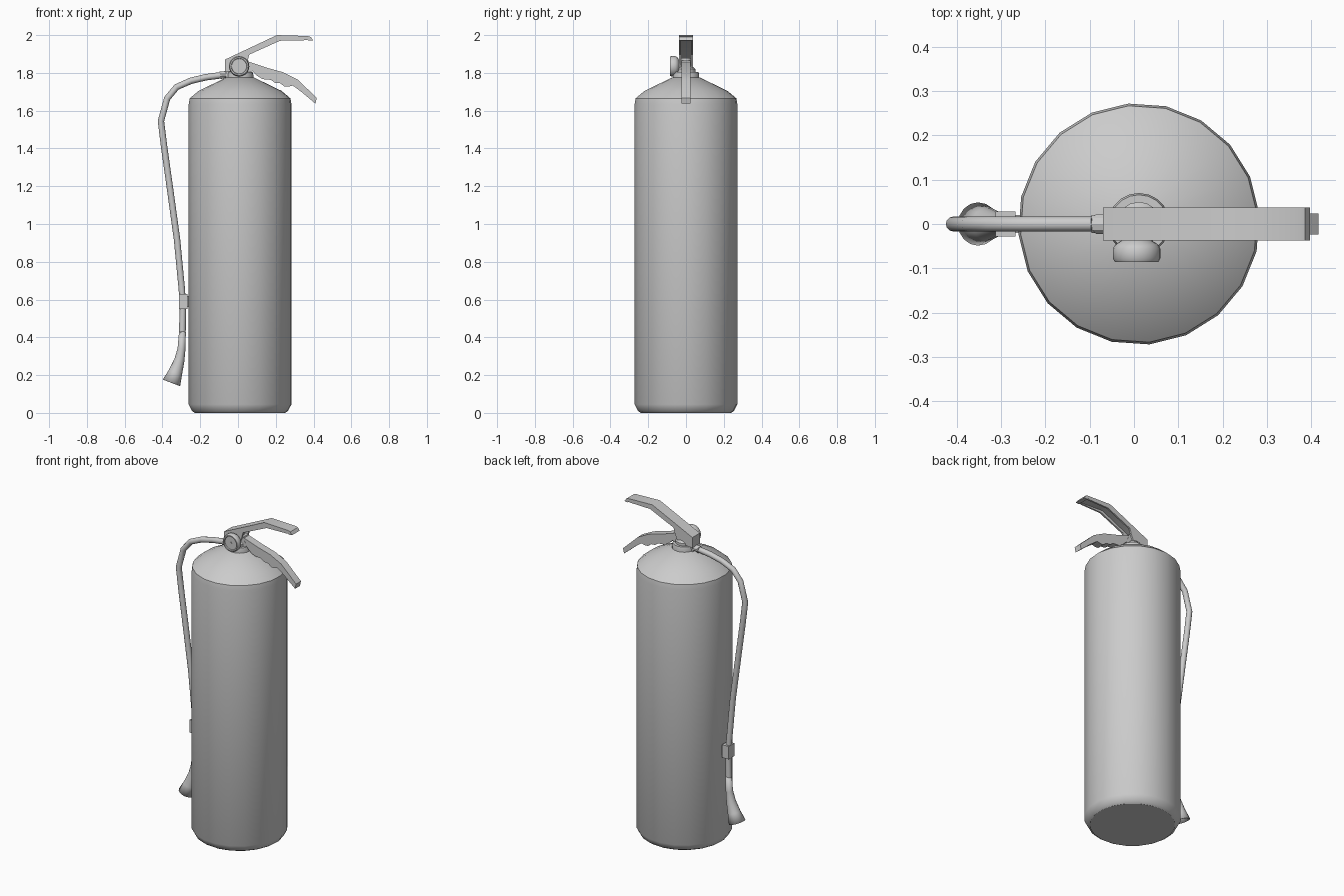
import bpy, bmesh, math
from mathutils import Vector, Matrix

CX = 0.011  # tank axis


def finish(bm, name, merge=False):
    if merge:
        bmesh.ops.remove_doubles(bm, verts=bm.verts, dist=1e-5)
    bmesh.ops.recalc_face_normals(bm, faces=bm.faces)
    me = bpy.data.meshes.new(name)
    bm.to_mesh(me)
    bm.free()
    ob = bpy.data.objects.new(name, me)
    bpy.context.collection.objects.link(ob)
    return ob


def skin(bm, rings, caps=True):
    for a, b in zip(rings, rings[1:]):
        n = len(a)
        for i in range(n):
            bm.faces.new((a[i], a[(i + 1) % n], b[(i + 1) % n], b[i]))
    if caps:
        bm.faces.new(rings[0])
        bm.faces.new(rings[-1])


def lathe(name, profile, n, matrix, phase=0.0):
    """Revolve (radius, height) points round local z."""
    bm = bmesh.new()
    rings = []
    for r, h in profile:
        angs = [phase + 2 * math.pi * i / n for i in range(n)]
        rings.append([bm.verts.new(matrix @ Vector((r * math.cos(a), r * math.sin(a), h))) for a in angs])
    skin(bm, rings)
    return finish(bm, name)


def tube(name, path, n, caps=True):
    """Sweep a circle along (x, z, radius) points in the y = 0 plane."""
    bm = bmesh.new()
    rings = []
    pts = [Vector((p[0], 0, p[1])) for p in path]
    for i, p in enumerate(pts):
        d1 = (p - pts[i - 1]).normalized() if i else Vector()
        d2 = (pts[i + 1] - p).normalized() if i + 1 < len(pts) else Vector()
        t = (d1 + d2).normalized()
        side = Vector((-t.z, 0, t.x))
        r = path[i][2]
        rings.append([bm.verts.new(p + r * (side * math.cos(a) + Vector((0, 1, 0)) * math.sin(a)))
                      for a in (2 * math.pi * k / n for k in range(n))])
    skin(bm, rings, caps)
    return finish(bm, name)


def plate(bm, outline, y0, y1):
    """Extrude an (x, z) outline from y0 to y1."""
    skin(bm, [[bm.verts.new((x, y, z)) for x, z in outline] for y in (y0, y1)])


# tank
at = Matrix.Translation((CX, 0, 0))
lathe("tank", [(0.24, 0), (0.255, 0.01), (0.273, 0.045), (0.273, 1.635), (0.268, 1.665),
               (0.22, 1.705), (0.075, 1.775), (0.06, 1.775)], 20, at, math.radians(5))

# neck collar and valve stem
lathe("neck_collar", [(0.07, 1.75), (0.07, 1.79), (0.066, 1.805), (0.048, 1.805),
                      (0.048, 1.775)], 20, at)
lathe("valve_stem", [(0.05, 1.76), (0.05, 1.82), (0.03, 1.84), (0.03, 1.88)], 16, at)

# valve block
bm = bmesh.new()
plate(bm, [(-0.065, 1.775), (0.05, 1.795), (0.075, 1.81), (0.055, 1.865), (-0.06, 1.865)], -0.025, 0.025)
finish(bm, "valve_block")

# pressure gauge, dial facing the front
gm = Matrix.Translation((0.006, 0, 1.835)) @ Matrix.Rotation(math.pi / 2, 4, 'X')
lathe("pressure_gauge", [(0.025, 0.02), (0.03, 0.035), (0.048, 0.046), (0.054, 0.056), (0.054, 0.077),
                         (0.049, 0.086), (0.042, 0.086), (0.04, 0.079)], 20, gm)
lathe("gauge_pin", [(0.007, 0.075), (0.007, 0.083)], 8, gm)

# upper lever: folded channel open underneath
top = [(-0.07, 1.87), (0.206, 2.0), (0.37, 1.995), (0.386, 1.99), (0.398, 1.972)]
under = [(0.375, 1.97), (0.366, 1.978), (0.21, 1.985), (-0.058, 1.858)]
bm = bmesh.new()
plate(bm, top + under, -0.037, 0.037)
plate(bm, [(-0.07, 1.87), (-0.07, 1.805), (-0.058, 1.805), (-0.058, 1.87)], -0.037, 0.037)
cheek = [(-0.07, 1.87), (0.206, 2.0), (0.37, 1.995), (0.386, 1.985), (0.36, 1.973), (0.222, 1.97),
         (0.06, 1.897), (0.05, 1.86), (0.03, 1.815), (-0.07, 1.805)]
for y in (-0.037, 0.027):
    plate(bm, cheek, y, y + 0.01)
finish(bm, "upper_lever")

# lower carrying handle with finger grips
bm = bmesh.new()
plate(bm, [(0.03, 1.86), (0.06, 1.858), (0.15, 1.828), (0.24, 1.803), (0.315, 1.765), (0.417, 1.668),
           (0.41, 1.637), (0.335, 1.70), (0.29, 1.733), (0.265, 1.727), (0.245, 1.728), (0.225, 1.745),
           (0.195, 1.748), (0.175, 1.763), (0.13, 1.767), (0.10, 1.785), (0.075, 1.81), (0.03, 1.81)],
      -0.024, 0.024)
finish(bm, "carry_handle")

# hose with its ferrule
tube("hose_ferrule", [(-0.03, 1.79, 0.024), (-0.08, 1.789, 0.024), (-0.08, 1.789 - 1e-4, 0.021),
                      (-0.095, 1.787, 0.021)], 10)
tube("hose", [(-0.07, 1.79, 0.017), (-0.17, 1.777, 0.017), (-0.25, 1.758, 0.017), (-0.325, 1.725, 0.017),
              (-0.375, 1.665, 0.017), (-0.408, 1.545, 0.017), (-0.39, 1.40, 0.017), (-0.363, 1.21, 0.017),
              (-0.323, 0.92, 0.017), (-0.297, 0.65, 0.017), (-0.292, 0.55, 0.017), (-0.295, 0.41, 0.018),
              (-0.299, 0.34, 0.019)], 12)

# discharge horn, hollow
horn = tube("discharge_horn", [(-0.294, 0.43, 0.018), (-0.299, 0.34, 0.021), (-0.31, 0.28, 0.027),
                               (-0.331, 0.215, 0.037), (-0.352, 0.16, 0.049)], 16, caps=False)
mod = horn.modifiers.new("wall", 'SOLIDIFY')
mod.thickness = 0.006
mod.offset = -1

# hose clip and its mount on the tank
bm = bmesh.new()
plate(bm, [(-0.313, 0.55), (-0.268, 0.55), (-0.268, 0.63), (-0.313, 0.63)], -0.028, 0.028)
plate(bm, [(-0.28, 0.56), (-0.25, 0.56), (-0.25, 0.62), (-0.28, 0.62)], -0.02, 0.02)
finish(bm, "hose_clip")

# smooth shading with crisp edges
for ob in bpy.context.scene.objects:
    ob.select_set(True)
    bpy.context.view_layer.objects.active = ob
bpy.ops.object.shade_smooth_by_angle(angle=math.radians(32))
